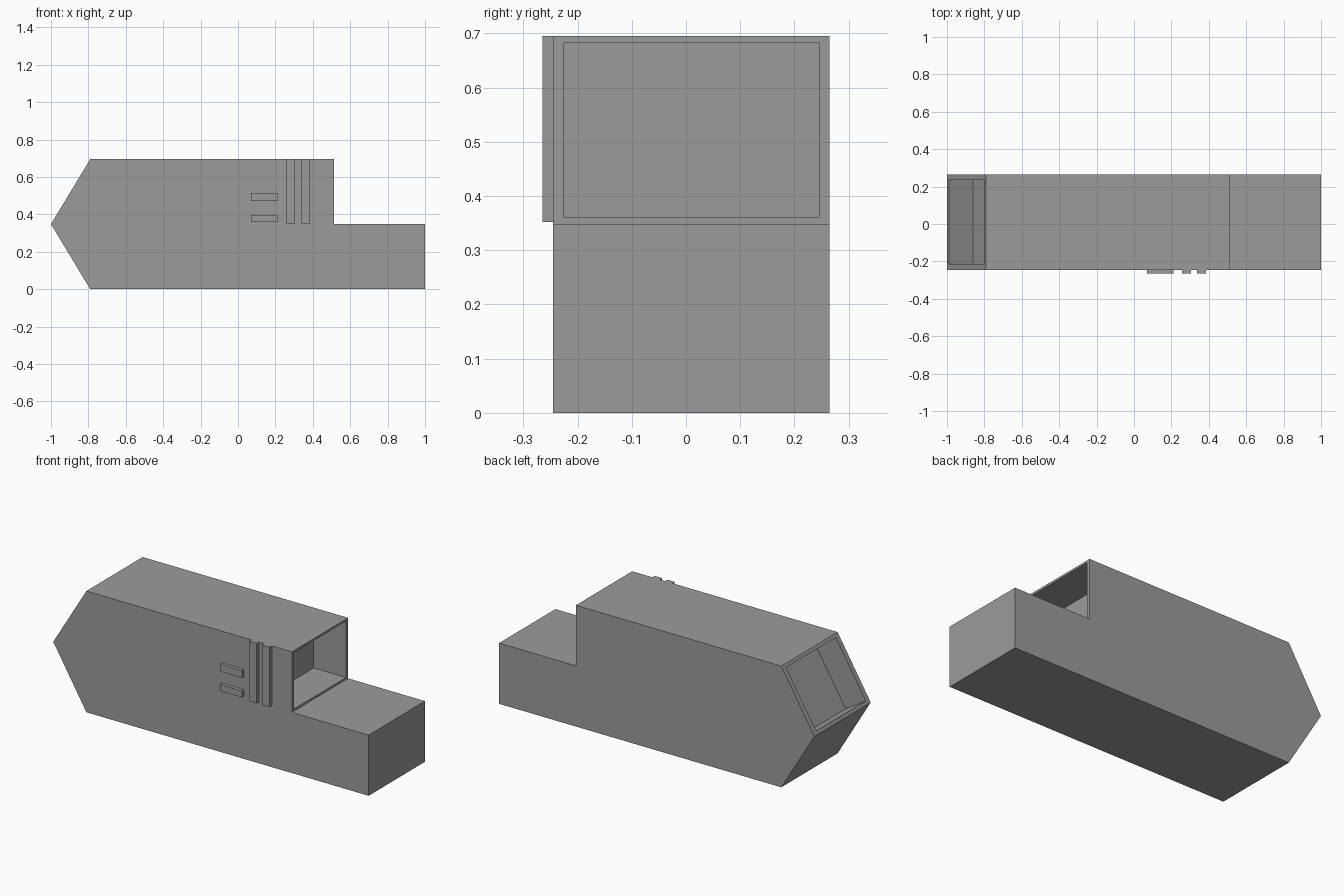
import bpy
import bmesh
from mathutils import Vector

cube = bpy.data.objects.get("Cube")
if cube:
    bpy.data.objects.remove(cube, do_unlink=True)

# Single plain grey material
grey = bpy.data.materials.new("plain grey")
grey.use_nodes = True
colour = (0.33, 0.33, 0.33, 1.0)
grey.diffuse_color = colour
grey.node_tree.nodes["Principled BSDF"].inputs["Base Color"].default_value = colour

FRONT, BACK = -0.245, 0.265
MID, TOP = 0.348, 0.695


def finish(bm, name):
    bmesh.ops.recalc_face_normals(bm, faces=bm.faces[:])
    mesh = bpy.data.meshes.new(name)
    bm.to_mesh(mesh)
    bm.free()
    mesh.materials.append(grey)
    obj = bpy.data.objects.new(name, mesh)
    bpy.context.collection.objects.link(obj)
    return obj


def pocket(bm, direction, across, along, depth):
    """Sink a framed rectangular pocket into the face that points in a direction."""
    bm.normal_update()
    face = max(bm.faces, key=lambda f: f.normal.dot(direction) - 0.1 * abs(f.calc_center_median().z - 0.52))
    normal, centre = face.normal.copy(), face.calc_center_median()
    corners = [v.co.copy() for v in face.verts]
    bmesh.ops.inset_individual(bm, faces=[face], thickness=0.01)
    for v, corner in zip(face.verts, corners):
        off = corner - centre
        v.co = centre + Vector((off.x * along, off.y * across, off.z * along))
    sunk = bmesh.ops.extrude_discrete_faces(bm, faces=[face])["faces"][0]
    bmesh.ops.translate(bm, verts=sunk.verts[:], vec=-normal * depth)


# Body: pointed, stepped side profile extruded across the width
profile = [(-1, MID), (-0.79, 0), (1, 0), (1, MID),
           (0.513, MID), (0.513, TOP), (-0.79, TOP)]
bm = bmesh.new()
side = bm.faces.new([bm.verts.new((x, FRONT, z)) for x, z in profile])
extruded = bmesh.ops.extrude_face_region(bm, geom=[side], use_keep_orig=True)["geom"]
bmesh.ops.translate(bm, verts=[g for g in extruded if isinstance(g, bmesh.types.BMVert)],
                    vec=(0, BACK - FRONT, 0))
bmesh.ops.recalc_face_normals(bm, faces=bm.faces[:])

# Open pockets in the step wall and the upper sloped end
pocket(bm, Vector((1, 0, 0)), 0.925, 0.93, 0.205)
pocket(bm, Vector((-0.855, 0, 0.52)), 0.882, 0.905, 0.15)
finish(bm, "body")


# Raised trim on the front side
def plate(name, x0, x1, z0, z1):
    bm = bmesh.new()
    bmesh.ops.create_cube(bm, size=1)
    y0, y1 = -0.265, FRONT
    bmesh.ops.scale(bm, verts=bm.verts[:], vec=(x1 - x0, y1 - y0, z1 - z0))
    bmesh.ops.translate(bm, verts=bm.verts[:],
                        vec=((x0 + x1) / 2, (y0 + y1) / 2, (z0 + z1) / 2))
    finish(bm, name)


plate("lower_bar", 0.07, 0.21, 0.36, 0.397)
plate("upper_bar", 0.07, 0.21, 0.472, 0.513)
plate("right_strip", 0.257, 0.304, 0.352, TOP)
plate("left_strip", 0.337, 0.386, 0.352, TOP)
